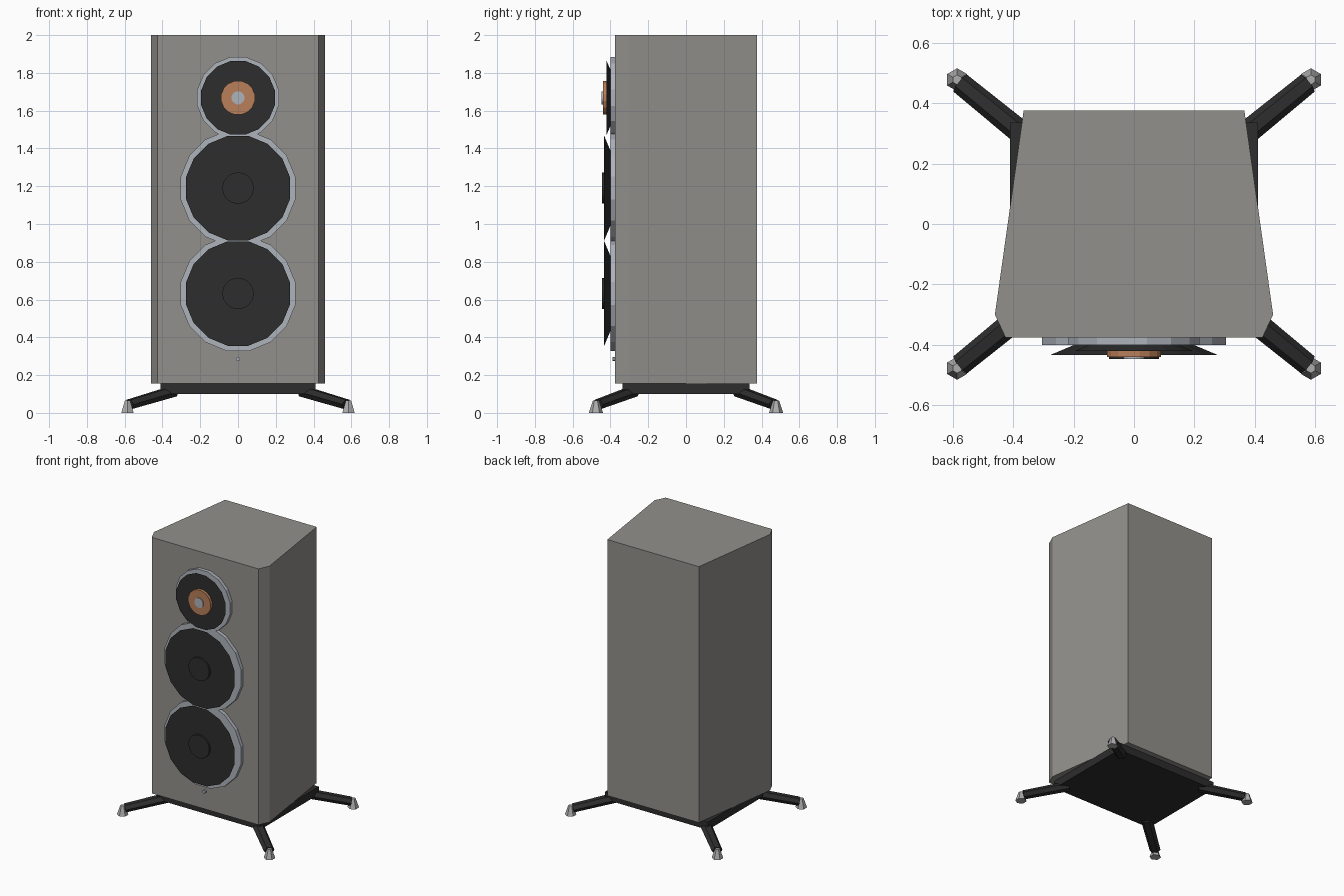
import bpy, bmesh, math
from mathutils import Vector, Matrix

cube = bpy.data.objects.get("Cube")
if cube:
    bpy.data.objects.remove(cube, do_unlink=True)


def material(name, r, g, b):
    m = bpy.data.materials.new(name)
    m.use_nodes = True
    m.diffuse_color = (r, g, b, 1)
    m.node_tree.nodes["Principled BSDF"].inputs["Base Color"].default_value = (r, g, b, 1)
    return m


GREY = material("warm grey", 0.29, 0.28, 0.26)
BLACK = material("black", 0.026, 0.026, 0.026)
SILVER = material("silver", 0.42, 0.45, 0.50)
COPPER = material("copper", 0.48, 0.21, 0.10)
STEEL = material("foot steel", 0.42, 0.42, 0.42)


def finish(name, bm, mat):
    bmesh.ops.recalc_face_normals(bm, faces=bm.faces)
    me = bpy.data.meshes.new(name)
    bm.to_mesh(me)
    bm.free()
    me.materials.append(mat)
    ob = bpy.data.objects.new(name, me)
    bpy.context.collection.objects.link(ob)
    return ob


def prism(name, outline, z0, z1, mat):
    """Extrude a plan outline upward."""
    bm = bmesh.new()
    face = bm.faces.new([bm.verts.new((x, y, z0)) for x, y in outline])
    top = bmesh.ops.extrude_face_region(bm, geom=[face])["geom"]
    verts = [v for v in top if isinstance(v, bmesh.types.BMVert)]
    bmesh.ops.translate(bm, verts=verts, vec=(0, 0, z1 - z0))
    return finish(name, bm, mat)


def frustum(name, start, end, r0, r1, sides, mat, flatten=1.0, turn=0.0):
    """Straight tapered bar between two points."""
    a, b = Vector(start), Vector(end)
    d = b - a
    bm = bmesh.new()
    bmesh.ops.create_cone(bm, cap_ends=True, segments=sides, radius1=r0, radius2=r1, depth=d.length)
    bm.transform(Matrix.Translation((a + b) / 2) @ d.to_track_quat('Z', 'Y').to_matrix().to_4x4()
                 @ Matrix.Diagonal((1, flatten, 1, 1)) @ Matrix.Rotation(turn, 4, 'Z'))
    return finish(name, bm, mat)


def disc(name, z, y0, y1, r0, r1, mat, sides=16):
    """Round part on the front baffle, facing -y, with a flat side on top."""
    return frustum(name, (0, y0, z), (0, y1, z), r0, r1, sides, mat, turn=math.pi / sides)


# Cabinet: tapers to the rear, with chamfered front corners
half = [(0.365, 0.375), (0.46, -0.30), (0.425, -0.375)]
prism("cabinet", half + [(-x, y) for x, y in reversed(half)], 0.155, 2.0, GREY)

# Plinth
prism("plinth", [(0.41, 0.335), (0.41, -0.335), (-0.41, -0.335), (-0.41, 0.335)], 0.10, 0.156, BLACK)

# Splayed legs and feet
for sx, side in ((1, "left"), (-1, "right")):
    for sy, end in ((-1, "front"), (1, "rear")):
        frustum(f"{end}_{side}_leg", (sx * 0.34, sy * 0.275, 0.115), (sx * 0.575, sy * 0.466, 0.045),
                0.04, 0.036, 6, BLACK, flatten=0.8, turn=math.pi / 6)
        frustum(f"{end}_{side}_foot", (sx * 0.585, sy * 0.477, 0), (sx * 0.585, sy * 0.477, 0.065),
                0.038, 0.016, 6, STEEL)

# Two woofers: ring, flared cone and dust cap
for label, z in (("lower", 0.632), ("upper", 1.19)):
    disc(f"{label}_woofer_ring", z, -0.37, -0.40, 0.31, 0.31, SILVER)
    disc(f"{label}_woofer_cone", z, -0.395, -0.433, 0.19, 0.282, BLACK)
    disc(f"{label}_woofer_cap", z, -0.43, -0.446, 0.083, 0.083, BLACK, 24)

# Tweeter: ring, flared plate, copper disc and centre
disc("tweeter_ring", 1.668, -0.37, -0.40, 0.22, 0.22, SILVER)
disc("tweeter_plate", 1.668, -0.395, -0.42, 0.14, 0.199, BLACK)
disc("tweeter_diaphragm", 1.668, -0.415, -0.44, 0.091, 0.091, COPPER)
disc("tweeter_centre", 1.668, -0.435, -0.447, 0.035, 0.035, SILVER)

# Status light
disc("status_light", 0.285, -0.37, -0.39, 0.012, 0.012, SILVER, 8)
